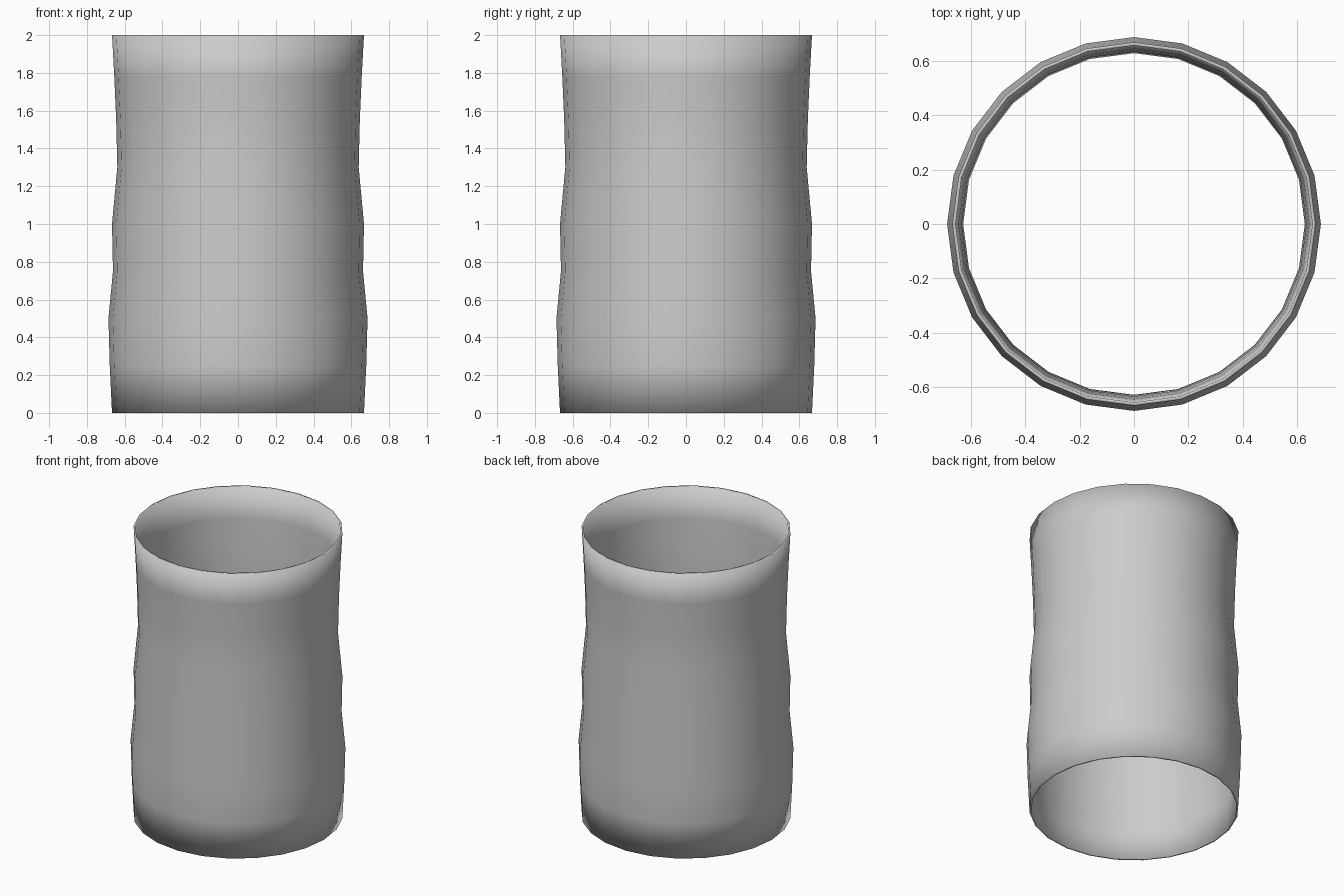
import bpy, bmesh
from math import cos, sin, tau

if "Cube" in bpy.data.objects:
    bpy.data.objects.remove(bpy.data.objects["Cube"])

SIDES = 24
WALL = 0.012
# outer profile: (radius, height)
outer = [(.667, 0), (.679, .25), (.686, .5), (.662, .75), (.667, 1.0),
         (.639, 1.3), (.645, 1.55), (.655, 1.78), (.667, 2.0)]
inner = [(r - WALL, z) for r, z in reversed(outer)]
profile = outer + inner

# thin open sleeve: closed profile spun around z
bm = bmesh.new()
rings = [[bm.verts.new((r * cos(tau * i / SIDES), r * sin(tau * i / SIDES), z))
          for i in range(SIDES)] for r, z in profile]
for k, a in enumerate(rings):
    b = rings[(k + 1) % len(rings)]
    for i in range(SIDES):
        j = (i + 1) % SIDES
        bm.faces.new((a[i], a[j], b[j], b[i])).smooth = True
bmesh.ops.recalc_face_normals(bm, faces=bm.faces)
mesh = bpy.data.meshes.new("open_sleeve")
bm.to_mesh(mesh)
bm.free()
bpy.context.collection.objects.link(bpy.data.objects.new("open_sleeve", mesh))
